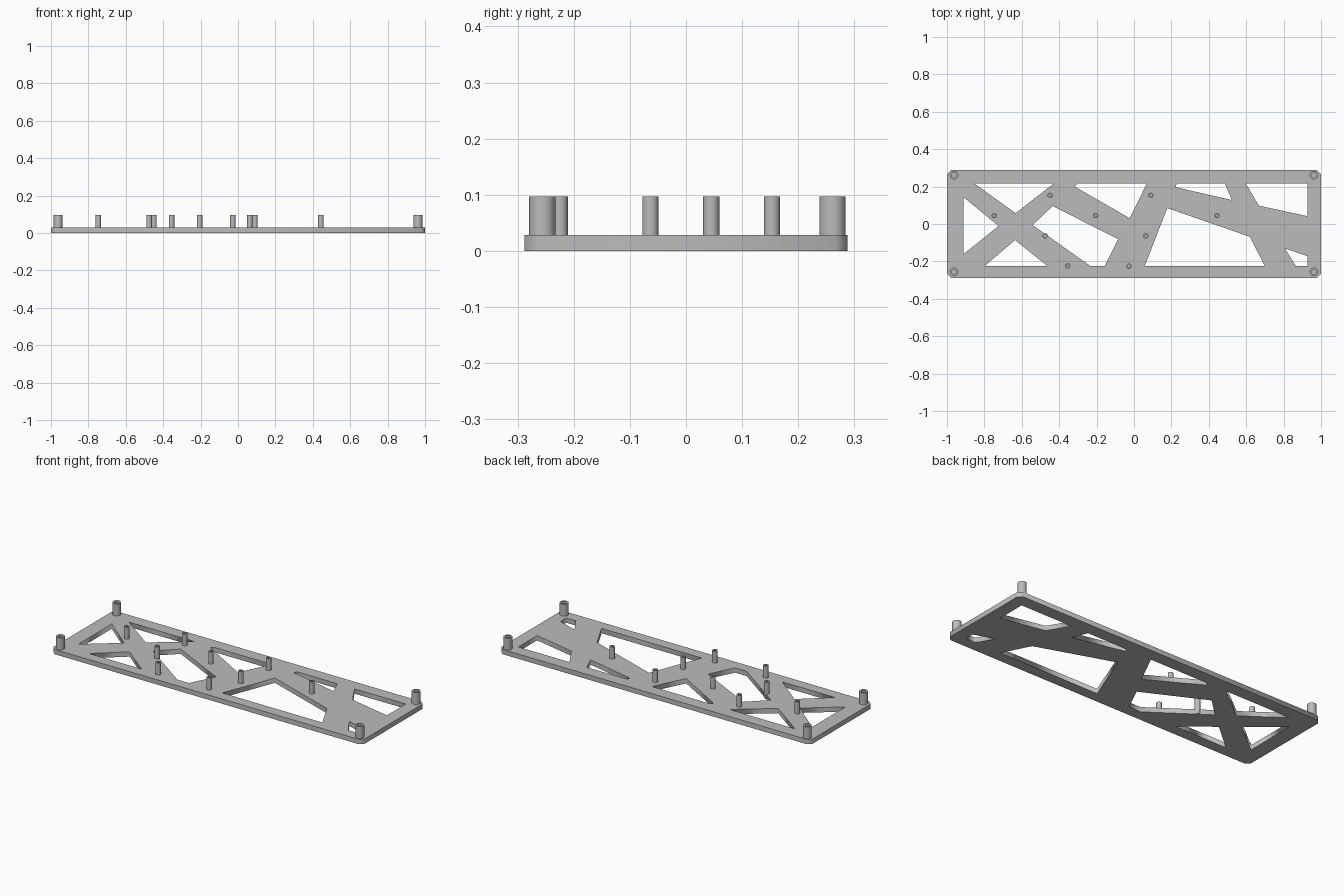
import bpy, bmesh, math

if "Cube" in bpy.data.objects:
    bpy.data.objects.remove(bpy.data.objects["Cube"])

PLATE_H, POST_TOP = 0.028, 0.097

grey = bpy.data.materials.new("grey plastic")
grey.diffuse_color = (0.5, 0.5, 0.5, 1)
grey.use_nodes = True
grey.node_tree.nodes["Principled BSDF"].inputs["Base Color"].default_value = grey.diffuse_color


def finish(obj):
    obj.data.materials.clear()
    obj.data.materials.append(grey)


# Base plate: chamfered outline with truss-like cutouts
X, Y, C = 1.0, 0.288, 0.022
T, B, R, L = 0.2155, -0.2255, 0.927, -0.912   # inner limits of the frame
outline = [(X, -Y + C), (X, Y - C), (X - C, Y), (C - X, Y),
           (-X, Y - C), (-X, C - Y), (C - X, -Y), (X - C, -Y)]
cutouts = [
    [(L, 0.144), (-0.724, -0.011), (L, -0.161)],
    [(-0.852, T), (-0.43, T), (-0.633, 0.058)],
    [(-0.799, B), (-0.636, -0.086), (-0.462, B)],
    [(-0.435, 0.096), (-0.085, -0.081), (-0.157, B), (-0.232, B), (-0.542, -0.006)],
    [(-0.317, 0.2), (-0.302, T), (0.068, T), (-0.023, 0.031)],
    [(0.228, T), (0.486, T), (0.523, 0.128), (0.223, 0.197)],
    [(0.598, T), (R, T), (R, 0.042), (0.668, 0.098)],
    [(0.178, 0.085), (0.619, -0.068), (0.7, B), (0.057, B)],
    [(0.807, -0.13), (R, -0.172), (R, B), (0.866, B)],
]
curve = bpy.data.curves.new("base_plate", 'CURVE')
curve.dimensions = '2D'
curve.fill_mode = 'BOTH'
curve.extrude = PLATE_H / 2
for loop in [outline] + cutouts:
    spline = curve.splines.new('POLY')
    spline.points.add(len(loop) - 1)
    for p, (x, y) in zip(spline.points, loop):
        p.co = (x, y, 0, 1)
    spline.use_cyclic_u = True
plate = bpy.data.objects.new("base_plate", curve)
plate.location.z = PLATE_H / 2
bpy.context.collection.objects.link(plate)
bpy.context.view_layer.objects.active = plate
plate.select_set(True)
bpy.ops.object.convert(target='MESH')
plate = bpy.context.view_layer.objects.active
bm = bmesh.new()
bm.from_mesh(plate.data)
bmesh.ops.remove_doubles(bm, verts=bm.verts, dist=1e-5)
bmesh.ops.recalc_face_normals(bm, faces=bm.faces)
bm.to_mesh(plate.data)
bm.free()
finish(plate)


# Hollow standoff: closed tube profile with a blind screw hole
def standoff(name, x, y, outer, inner, n=32):
    bm = bmesh.new()
    profile = [(outer, 0.0005), (outer, POST_TOP), (inner, POST_TOP), (inner, PLATE_H)]
    rings = [[bm.verts.new((r * math.cos(2 * math.pi * i / n),
                            r * math.sin(2 * math.pi * i / n), z)) for i in range(n)]
             for r, z in profile]
    for a, b in zip(rings, rings[1:]):
        for i in range(n):
            j = (i + 1) % n
            bm.faces.new((a[i], a[j], b[j], b[i]))
    bm.faces.new(rings[0][::-1])
    bm.faces.new(rings[-1])
    mesh = bpy.data.meshes.new(name)
    bm.to_mesh(mesh)
    bm.free()
    obj = bpy.data.objects.new(name, mesh)
    obj.location = (x, y, 0)
    bpy.context.collection.objects.link(obj)
    finish(obj)
    bpy.ops.object.select_all(action='DESELECT')
    obj.select_set(True)
    bpy.context.view_layer.objects.active = obj
    bpy.ops.object.shade_smooth_by_angle(angle=math.radians(40))


# Large standoffs at the corners
for x in (-0.962, 0.962):
    for y in (-0.256, 0.261):
        standoff("corner_standoff", x, y, 0.0235, 0.0135)

# Small standoffs for the boards
for x, y in [(-0.747, 0.045), (-0.449, 0.153), (-0.205, 0.045),
             (0.09, 0.153), (-0.475, -0.0635), (0.063, -0.0635),
             (-0.355, -0.225), (-0.028, -0.225), (0.443, 0.045)]:
    standoff("board_standoff", x, y, 0.0143, 0.007)
